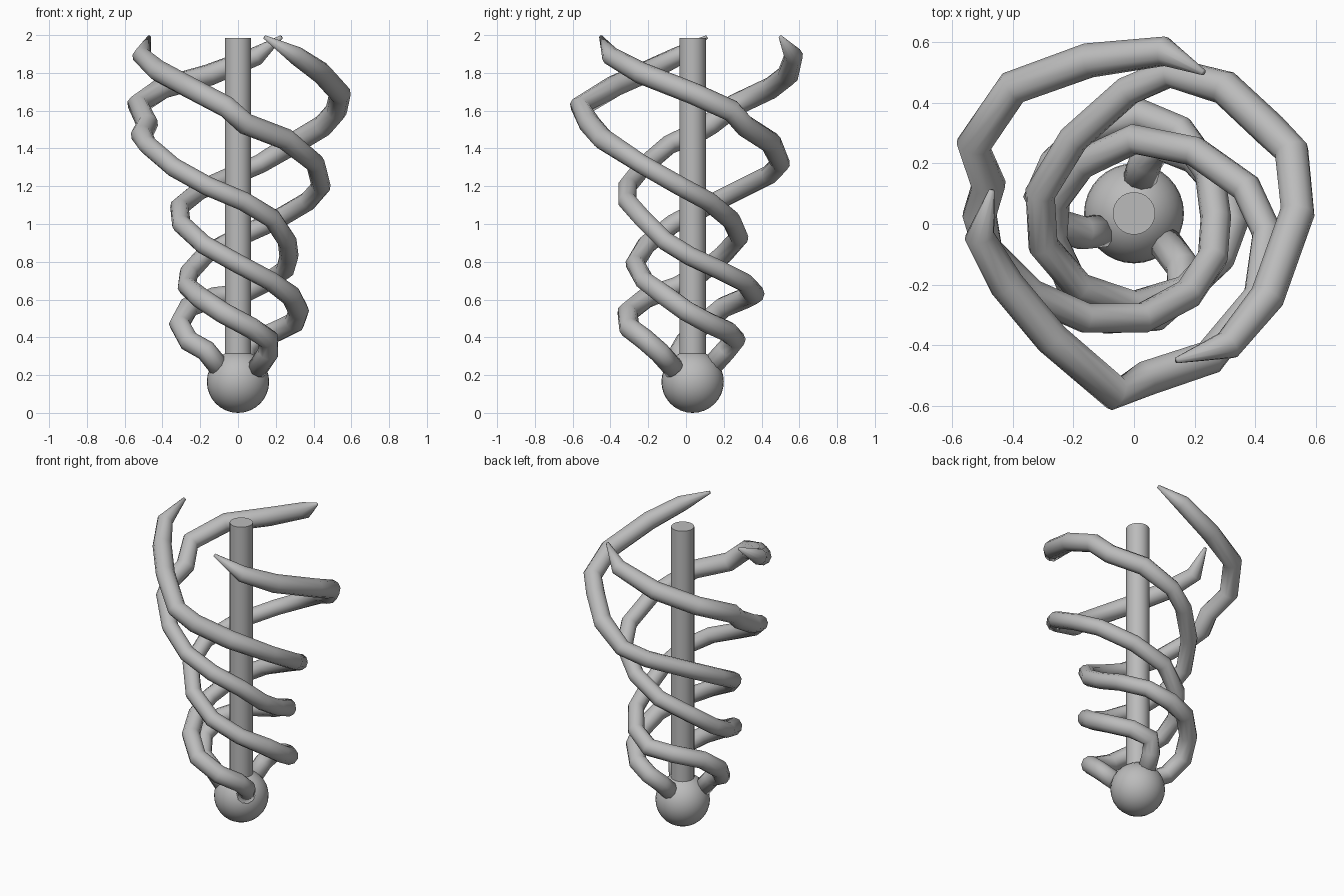
import bpy, bmesh, math
from mathutils import Vector

if "Cube" in bpy.data.objects:
    bpy.data.objects.remove(bpy.data.objects["Cube"])

grey = bpy.data.materials.new("plain grey")
grey.diffuse_color = (0.5, 0.5, 0.5, 1)
grey.use_nodes = True
grey.node_tree.nodes["Principled BSDF"].inputs["Base Color"].default_value = grey.diffuse_color
CY = 0.035  # the pole axis sits slightly behind the centre


def finish(obj, name):
    obj.name = name
    obj.data.name = name
    obj.data.materials.clear()
    obj.data.materials.append(grey)
    for p in obj.data.polygons:
        p.use_smooth = True


# round base
bpy.ops.mesh.primitive_uv_sphere_add(segments=32, ring_count=16, radius=0.165,
                                     location=(0, CY, 0.165))
finish(bpy.context.object, "base_ball")

# central pole with a crisp rim
bpy.ops.mesh.primitive_cylinder_add(vertices=32, radius=0.07, depth=1.765,
                                    end_fill_type='TRIFAN', location=(0, CY, 1.1025))
finish(bpy.context.object, "central_pole")
bpy.ops.object.shade_smooth_by_angle(angle=math.radians(40))


def thickness(i, n):
    """Stout root, slimmer middle, heavier upper arm, pointed tip."""
    f = i / (n - 1)
    if i == n - 1:
        return 0.01
    if i == n - 2:
        return 0.05
    if f < 0.3:
        return 0.056
    return 0.051 if f < 0.7 else 0.058


def tendril(name, pts, sides=10):
    """Sweep a tapering ring along the path, mitred at each bend."""
    pts = [Vector(p) for p in pts]
    n = len(pts)
    bm = bmesh.new()
    rings = []
    side = None
    for i, p in enumerate(pts):
        t = (pts[min(i + 1, n - 1)] - pts[max(i - 1, 0)]).normalized()
        ref = Vector((p.x, p.y - CY, 0)) if side is None else side
        side = (ref - t * ref.dot(t)).normalized()
        up = t.cross(side)
        r = thickness(i, n)
        rings.append([bm.verts.new(p + r * (math.cos(a) * side + math.sin(a) * up))
                      for a in (2 * math.pi * k / sides for k in range(sides))])
    for a, b in zip(rings, rings[1:]):
        for k in range(sides):
            j = (k + 1) % sides
            bm.faces.new((a[k], a[j], b[j], b[k]))
    bm.faces.new(rings[0][::-1])
    bm.faces.new(rings[-1])
    bmesh.ops.recalc_face_normals(bm, faces=bm.faces)
    me = bpy.data.meshes.new(name)
    bm.to_mesh(me)
    bm.free()
    obj = bpy.data.objects.new(name, me)
    bpy.context.collection.objects.link(obj)
    finish(obj, name)


# three tendrils winding clockwise up the pole
tendril("back_tendril", [
    (.01, .12, .23), (.04, .21, .33), (.09, .26, .39), (.2, .22, .43),
    (.3, .11, .48), (.32, 0, .54), (.28, -.11, .62), (.17, -.22, .7),
    (0, -.27, .79), (-.18, -.21, .89), (-.3, -.07, 1.0), (-.31, .1, 1.09),
    (-.2, .28, 1.18), (-.02, .44, 1.26), (.12, .5, 1.32), (.3, .45, 1.43),
    (.45, .31, 1.52), (.52, .24, 1.6), (.54, .04, 1.69), (.44, -.24, 1.8),
    (.31, -.4, 1.89), (.14, -.45, 1.99)])
tendril("left_tendril", [
    (-.09, -.02, .23), (-.17, -.03, .33), (-.26, 0, .38), (-.31, .09, .47),
    (-.26, .2, .56), (-.13, .32, .61), (.02, .36, .63), (.15, .31, .69),
    (.25, .17, .76), (.27, .02, .83), (.26, -.11, .91), (.18, -.23, 1.03),
    (.03, -.31, 1.12), (-.16, -.31, 1.2), (-.34, -.23, 1.3), (-.48, -.09, 1.42),
    (-.51, .03, 1.47), (-.48, .13, 1.53), (-.53, .26, 1.63), (-.4, .45, 1.72),
    (-.15, .54, 1.79), (.1, .57, 1.89), (.23, .5, 1.99)])
tendril("front_tendril", [
    (.1, -.06, .23), (.16, -.14, .32), (.16, -.22, .39), (.07, -.3, .45),
    (-.08, -.31, .53), (-.2, -.21, .61), (-.27, -.05, .67), (-.26, .08, .74),
    (-.17, .2, .84), (0, .28, .93), (.2, .24, 1.02), (.37, .12, 1.12),
    (.44, -.03, 1.2), (.41, -.24, 1.32), (.25, -.44, 1.45), (.04, -.51, 1.53),
    (-.06, -.56, 1.62), (-.27, -.38, 1.73), (-.42, -.2, 1.81), (-.51, -.04, 1.89),
    (-.47, .11, 1.99)])
